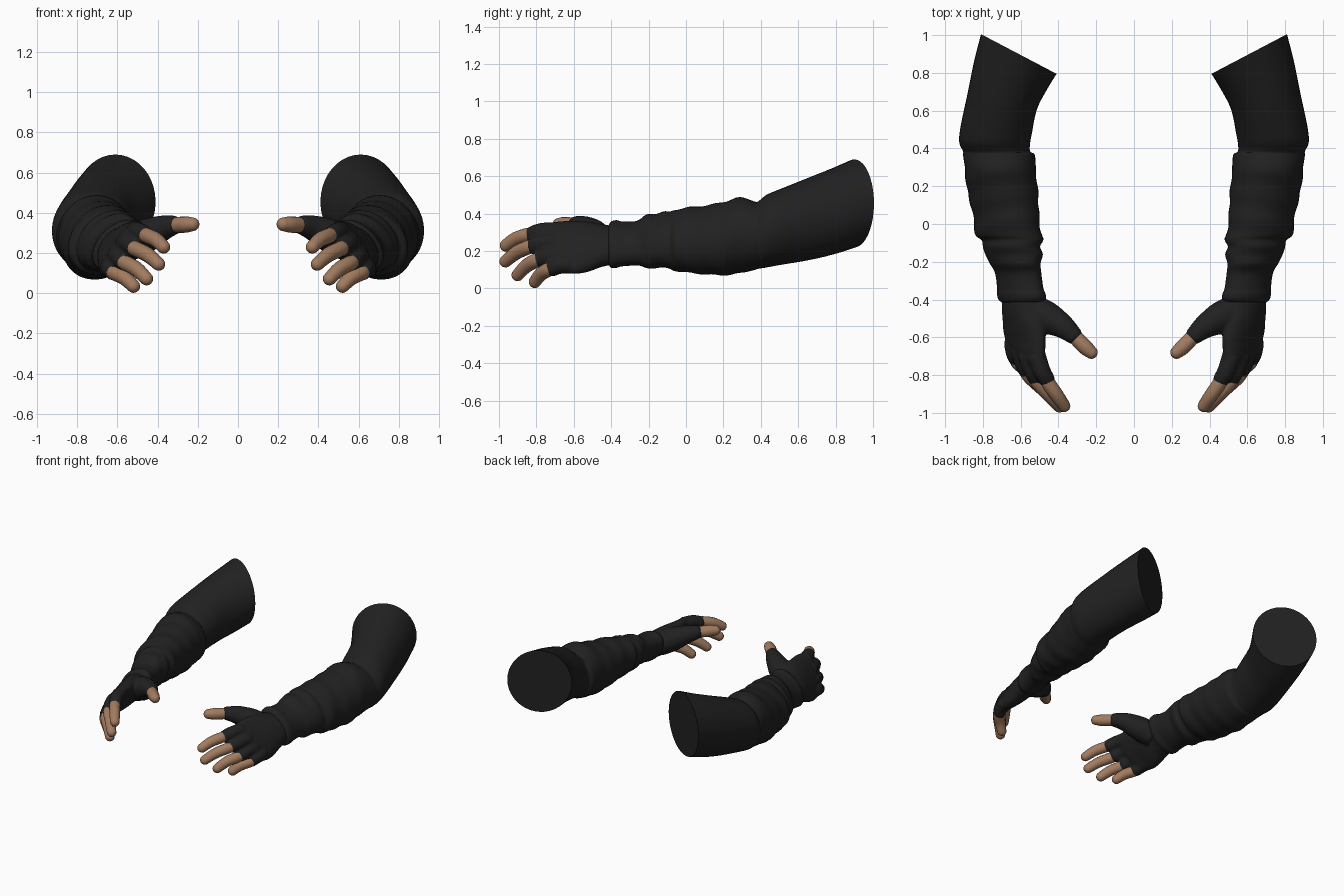
import bpy, bmesh, math
from mathutils import Vector

if "Cube" in bpy.data.objects:
    bpy.data.objects.remove(bpy.data.objects["Cube"])


def material(name, rgb):
    m = bpy.data.materials.new(name)
    m.diffuse_color = (*rgb, 1)
    m.use_nodes = True
    m.node_tree.nodes["Principled BSDF"].inputs["Base Color"].default_value = m.diffuse_color
    return m


FABRIC = material("black_fabric", (0.015, 0.015, 0.015))
SKIN = material("skin", (0.36, 0.20, 0.115))


def clamp(v):
    return max(0.0, min(1.0, v))


def spline(rows, steps):
    """Catmull-Rom resampling of rows of numbers."""
    out = []
    for i in range(len(rows) - 1):
        p0, p1 = rows[max(i - 1, 0)], rows[i]
        p2, p3 = rows[i + 1], rows[min(i + 2, len(rows) - 1)]
        for k in range(steps):
            t = k / steps
            out.append([0.5 * (2 * b + (c - a) * t + (2 * a - 5 * b + 4 * c - d) * t * t
                               + (3 * b - a - 3 * c + d) * t ** 3)
                        for a, b, c, d in zip(p0, p1, p2, p3)])
    return out + [list(rows[-1])]


def loft(bm, rings):
    """Skin a list of closed rings and cap both ends."""
    vs = [[bm.verts.new(p) for p in r] for r in rings]
    n = len(vs[0])
    faces = [bm.faces.new((a[j], a[(j + 1) % n], b[(j + 1) % n], b[j]))
             for a, b in zip(vs, vs[1:]) for j in range(n)]
    faces += [bm.faces.new(vs[0]), bm.faces.new(vs[-1])]
    bmesh.ops.recalc_face_normals(bm, faces=faces)


def sections(rows, steps, slope, skew, wrinkle=lambda y, t: 1.0, n=40):
    """Rows are inner x, outer x, y, low z, high z of a skewed oval."""
    rings = []
    for x0, x1, y, z0, z1 in spline(rows, steps):
        cx, cz, hx, hz = (x0 + x1) / 2, (z0 + z1) / 2, (x1 - x0) / 2, (z1 - z0) / 2
        ring = []
        for j in range(n):
            t = 2 * math.pi * j / n
            f = wrinkle(y, t)
            ring.append((cx + hx * f * math.cos(t),
                         y + slope(y) * hx * math.cos(t),
                         cz + hz * f * math.sin(t - skew(y))))
        rings.append(ring)
    return rings


def tube(path, n=16, steps=4):
    """Round tube along (x, y, z, radius) points with a domed far end."""
    pts = spline(path, steps)
    cs = [Vector(p[:3]) for p in pts]
    rs = [p[3] for p in pts]
    end = (cs[-1] - cs[-2]).normalized()
    dirs = [(cs[min(i + 1, len(cs) - 1)] - cs[max(i - 1, 0)]).normalized()
            for i in range(len(cs))]
    c, r = cs[-1], rs[-1]
    for k in range(1, 6):
        a = math.radians(k * 16.5)
        cs.append(c + end * r * math.sin(a))
        rs.append(r * math.cos(a))
        dirs.append(end)
    rings = []
    for c, r, d in zip(cs, rs, dirs):
        u = d.cross(Vector((0, 0, 1))).normalized()
        v = u.cross(d)
        rings.append([c + r * (u * math.cos(2 * math.pi * j / n)
                               + v * math.sin(2 * math.pi * j / n)) for j in range(n)])
    return rings


def make(name, parts, mat, fuse=False):
    """One object from lofted parts, mirrored to the other arm."""
    bm = bmesh.new()
    for rings in parts:
        loft(bm, rings)
    me = bpy.data.meshes.new(name)
    bm.to_mesh(me)
    bm.free()
    me.materials.append(mat)
    ob = bpy.data.objects.new(name, me)
    bpy.context.collection.objects.link(ob)
    bpy.context.view_layer.objects.active = ob
    ob.select_set(True)
    bpy.ops.object.shade_smooth_by_angle(angle=math.radians(40))
    ob.select_set(False)
    if fuse:
        rm = ob.modifiers.new("fuse", 'REMESH')
        rm.mode = 'VOXEL'
        rm.voxel_size = 0.009
        rm.use_smooth_shade = True
        sm = ob.modifiers.new("soften", 'SMOOTH')
        sm.factor = 0.5
        sm.iterations = 5
    mir = ob.modifiers.new("other_arm", 'MIRROR')
    mir.use_mirror_merge = False
    return ob


# Sleeve: upper arm, elbow seam, bunched forearm, wrist cuff
sleeve = [
    (.41, .81, .90, .22, .69), (.465, .848, .78, .18, .64), (.515, .88, .65, .15, .59),
    (.54, .918, .50, .125, .53), (.55, .925, .43, .112, .50), (.55, .905, .385, .105, .465),
    (.525, .905, .365, .098, .465), (.52, .895, .29, .082, .487), (.51, .885, .19, .07, .46),
    (.503, .86, .08, .078, .44), (.50, .845, .00, .085, .432), (.487, .84, -.06, .095, .42),
    (.483, .81, -.085, .105, .41), (.497, .80, -.12, .11, .41), (.48, .785, -.16, .108, .40),
    (.497, .765, -.21, .11, .395), (.49, .735, -.26, .122, .362), (.48, .725, -.34, .118, .358),
    (.468, .725, -.37, .11, .365), (.468, .718, -.40, .11, .358), (.49, .70, -.415, .13, .335)]


def fold(y, t):
    amount = clamp((.34 - y) / .1) * clamp((y + .32) / .12)
    return 1 + .018 * amount * math.sin(48 * y + 2.2 * math.sin(t + .8) + math.cos(2 * t))


make("sleeve", [sections(sleeve, 4, lambda y: .525 * clamp((y - .42) / .48),
                         lambda y: .42 * clamp((.3 - y) / .65), fold)], FABRIC)

# Fingers: knuckle, glove edge and tip centre of each
fingers = {
    "index": ((.515, -.70, .305), (.455, -.84, .287), (.37, -.963, .23)),
    "middle": ((.565, -.69, .25), (.512, -.835, .222), (.395, -.965, .145)),
    "ring": ((.605, -.66, .185), (.562, -.795, .152), (.455, -.90, .072)),
    "little": ((.64, -.62, .13), (.617, -.73, .103), (.52, -.808, .035))}

# Fingerless glove: palm, thumb root and short finger stalls fused together
palm = [(.49, .70, -.37, .13, .335), (.485, .70, -.45, .115, .342), (.475, .695, -.52, .09, .357),
        (.468, .69, -.60, .078, .362), (.475, .668, -.68, .082, .355), (.495, .64, -.73, .11, .335)]
glove = [sections(palm, 4, lambda y: .4 * clamp((-.5 - y) / .2),
                  lambda y: .4 + .4 * clamp((-.42 - y) / .2))]
for knuckle, edge, tip in fingers.values():
    k, e = Vector(knuckle), Vector(edge)
    mid = k.lerp(e, .55) + Vector((.006, 0, .008))
    # stop the domed stall near the glove edge
    stop = k.lerp(e, .86)
    glove.append(tube([(*k, .05), (*mid, .047), (*stop, .044)]))
glove.append(tube([(.55, -.45, .24, .085), (.46, -.495, .285, .085),
                   (.38, -.54, .322, .066), (.325, -.585, .338, .05)]))
make("glove", glove, FABRIC, fuse=True)

# Bare fingertips
for name, (knuckle, edge, tip) in fingers.items():
    k, e, p = Vector(knuckle), Vector(edge), Vector(tip)
    mid = e.lerp(p, .5) + Vector((-.004, -.006, .008))
    make(name + "_fingertip", [tube([(*k.lerp(e, .6), .034), (*e, .038),
                                     (*mid, .037), (*p, .033)])], SKIN)
make("thumb_tip", [tube([(.335, -.575, .338, .036), (.295, -.615, .34, .04),
                         (.255, -.655, .342, .04), (.226, -.68, .343, .034)])], SKIN)
